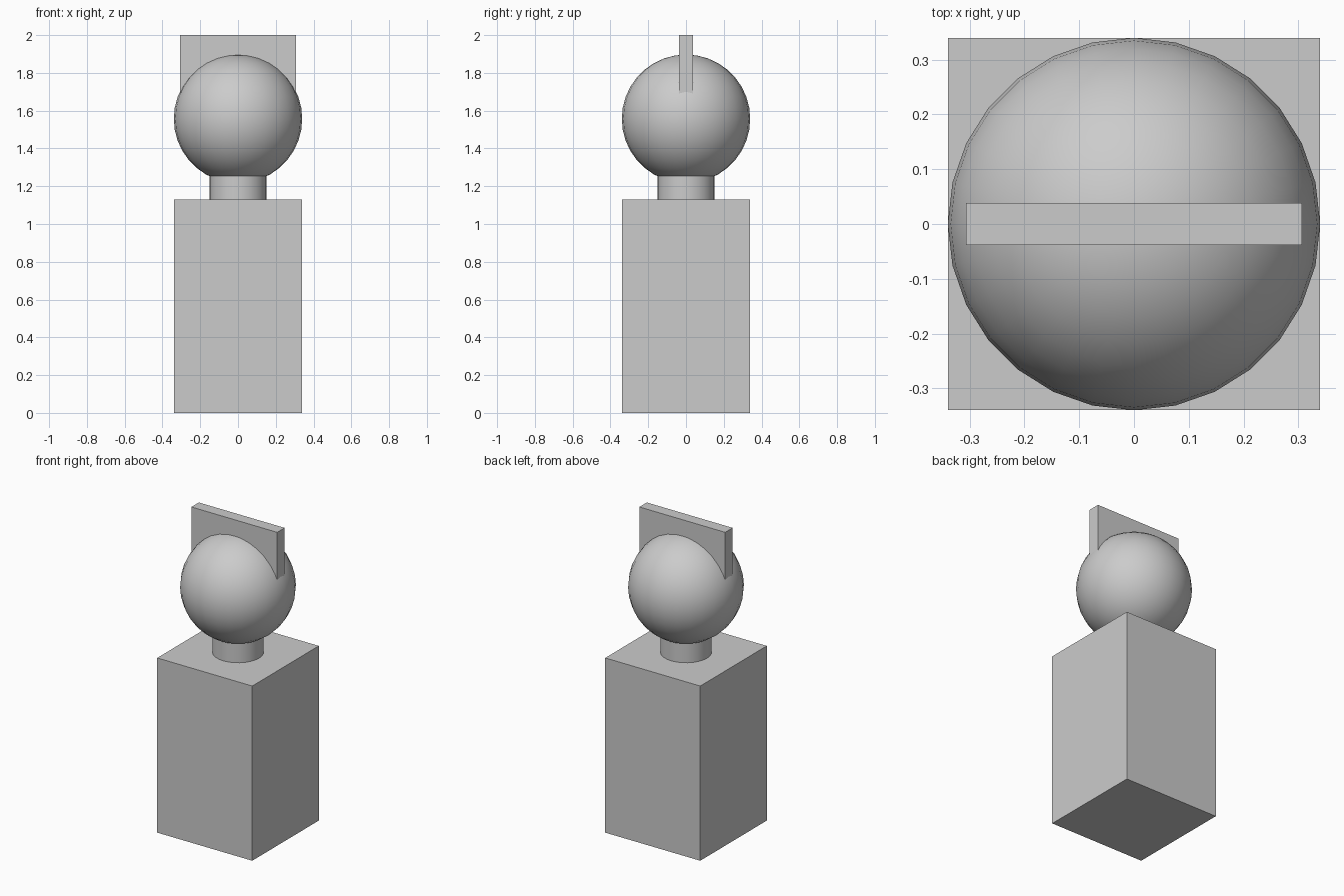
import bpy

old = bpy.data.objects.get("Cube")
if old:
    bpy.data.objects.remove(old)

grey = bpy.data.materials.new("light_grey")
grey.use_nodes = True
grey.diffuse_color = (0.6, 0.6, 0.6, 1)
grey.node_tree.nodes["Principled BSDF"].inputs["Base Color"].default_value = (0.6, 0.6, 0.6, 1)


def finish(name, smooth=False):
    obj = bpy.context.object
    obj.name = name
    obj.data.materials.append(grey)
    if smooth:
        bpy.ops.object.shade_smooth_by_angle()
    return obj


def box(name, width, depth, bottom, top):
    bpy.ops.mesh.primitive_cube_add(size=1, location=(0, 0, (bottom + top) / 2))
    bpy.context.object.scale = (width, depth, top - bottom)
    bpy.ops.object.transform_apply(location=False, rotation=False, scale=True)
    return finish(name)


# Square pedestal body
box("body", 0.68, 0.68, 0, 1.13)

# Short round neck, running up into the head
bpy.ops.mesh.primitive_cylinder_add(vertices=28, radius=0.151, depth=0.18, location=(0, 0, 1.21))
finish("neck", smooth=True)

# Ball head
bpy.ops.mesh.primitive_uv_sphere_add(segments=28, ring_count=18, radius=0.34, location=(0, 0, 1.557))
finish("head", smooth=True)

# Upright crest plate set into the head
box("crest", 0.614, 0.076, 1.62, 2)
